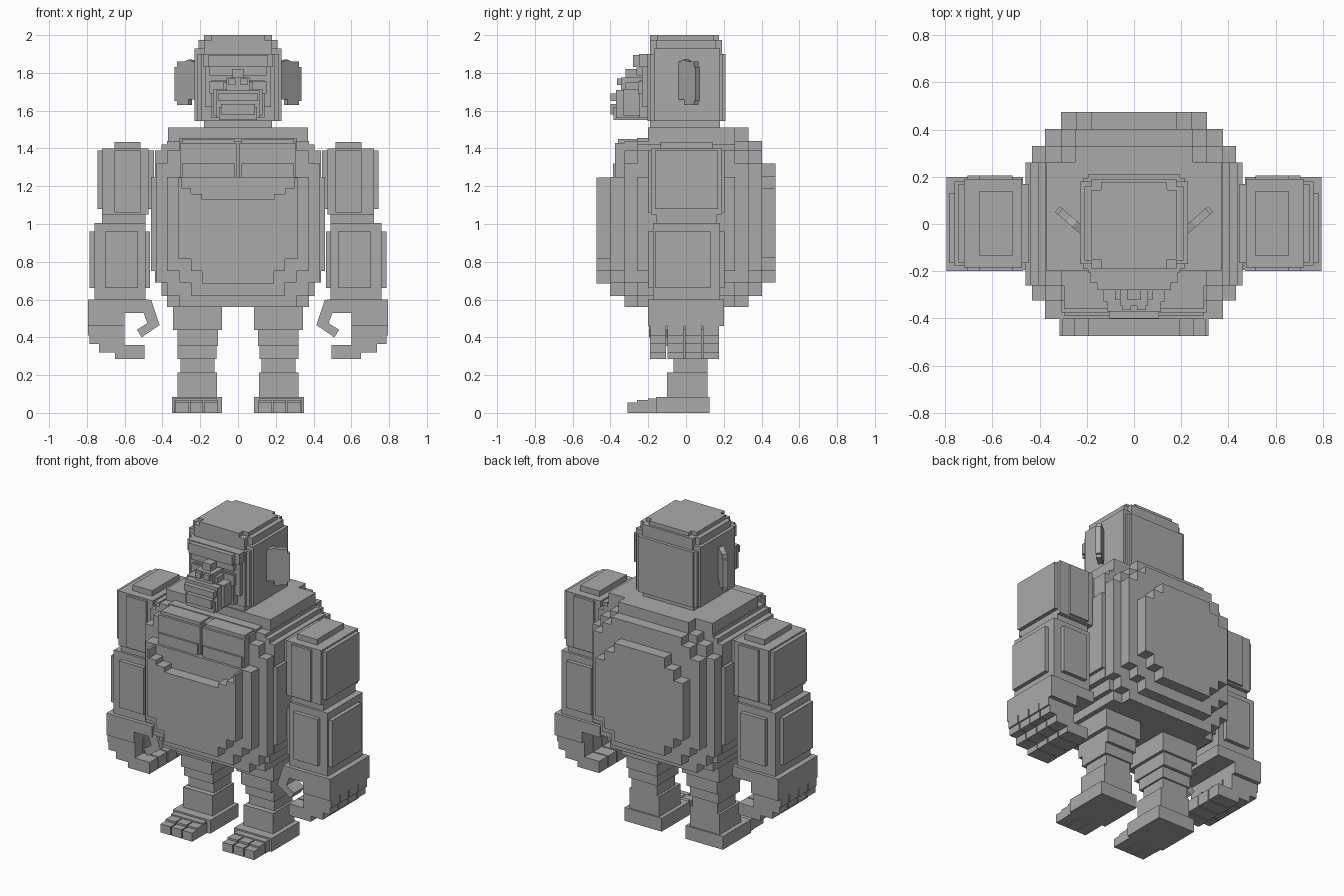
import bpy, bmesh, math
from mathutils import Matrix, Vector

grey = bpy.data.materials.new("plain grey")
grey.diffuse_color = (0.4, 0.4, 0.4, 1)


def add_box(bm, x0, x1, y0, y1, z0, z1):
    size = Matrix.Diagonal((x1 - x0, y1 - y0, z1 - z0, 1))
    mid = Matrix.Translation(((x0 + x1) / 2, (y0 + y1) / 2, (z0 + z1) / 2))
    bmesh.ops.create_cube(bm, size=1, matrix=mid @ size)


def add_prism(bm, outline, y0, y1):
    """Extrude an x-z outline from y0 to y1."""
    face = bm.faces.new([bm.verts.new((x, y0, z)) for x, z in outline])
    new = bmesh.ops.extrude_face_region(bm, geom=[face])["geom"]
    verts = [v for v in new if isinstance(v, bmesh.types.BMVert)]
    bmesh.ops.translate(bm, verts=verts, vec=(0, y1 - y0, 0))


def stepped(steps):
    """Symmetric staircase outline from (half width, bottom, top), widest first."""
    up = []
    for i, (w, lo, hi) in enumerate(steps):
        up.append((w, hi))
        if i + 1 < len(steps):
            up.append((steps[i + 1][0], hi))
    down = []
    for i, (w, lo, hi) in enumerate(steps):
        down.append((w, lo))
        if i + 1 < len(steps):
            down.append((steps[i + 1][0], lo))
    right = down[::-1] + up
    return right + [(-x, z) for x, z in right[::-1]]


def finish(bm, name, mirror=False):
    bmesh.ops.recalc_face_normals(bm, faces=bm.faces)
    mesh = bpy.data.meshes.new(name)
    bm.to_mesh(mesh)
    bm.free()
    mesh.materials.append(grey)
    obj = bpy.data.objects.new(name, mesh)
    bpy.context.collection.objects.link(obj)
    if mirror:
        m = obj.modifiers.new("mirror", "MIRROR")
        m.use_clip = False
        m.use_mirror_merge = False
    return obj


def boxes(name, items, mirror=False):
    bm = bmesh.new()
    for b in items:
        add_box(bm, *b)
    return finish(bm, name, mirror)


def slab(name, steps, y0, y1):
    bm = bmesh.new()
    add_prism(bm, stepped(steps), y0, y1)
    return finish(bm, name)


# Torso: staircase slabs, widest in the middle
slab("torso_core", [(.46, .75, 1.25), (.44, .69, 1.39), (.405, .62, 1.42),
                    (.375, .56, 1.44)], -.26, .26)
slab("torso_middle", [(.433, .69, 1.32), (.375, .62, 1.39), (.31, .56, 1.44)], -.325, .33)
slab("back_outer", [(.377, .75, 1.32), (.31, .69, 1.39), (.25, .62, 1.44)], .33, .402)
slab("back_hump", [(.31, .82, 1.19), (.245, .755, 1.255), (.18, .69, 1.32)], .402, .475)
slab("belly_outer", [(.377, .75, 1.25), (.31, .69, 1.24), (.25, .62, 1.23)][:1], -.402, -.325)
slab("belly_lower", [(.31, .69, .75), (.25, .62, .75)][:1], -.402, -.325)
boxes("belly_bottom", [(-.25, .25, -.402, -.325, .62, .69)])

# Belly plate with stepped lower corners and a stepped notch along the top
half = [(0, .685), (.19, .685), (.19, .75), (.25, .75), (.25, .815), (.315, .815),
        (.315, 1.245), (.3, 1.245), (.3, 1.19), (.25, 1.19), (.25, 1.16), (.19, 1.16),
        (.19, 1.13), (0, 1.13)]
bm = bmesh.new()
add_prism(bm, half[1:-1] + [(-x, z) for x, z in half[1:-1][::-1]], -.475, -.402)
finish(bm, "belly_plate")

# Chest plates and shoulder yoke
boxes("chest_plate", [(.008, .307, -.375, -.2, 1.225, 1.43),
                      (.018, .297, -.387, -.375, 1.235, 1.32),
                      (.018, .297, -.36, -.15, 1.43, 1.45)], True)
boxes("shoulder_yoke", [(-.37, .37, -.2, .26, 1.44, 1.51), (-.25, .25, .26, .33, 1.44, 1.51),
                        (-.31, .31, -.26, -.2, 1.4, 1.455)])

# Head: block with stepped crown
boxes("neck", [(-.18, .18, -.19, .18, 1.5, 1.56)])
boxes("head", [(-.23, .23, -.17, .18, 1.545, 1.93), (-.195, .195, -.205, .21, 1.545, 1.9),
               (-.215, .215, -.19, .195, 1.545, 1.9)])
boxes("crown", [(-.21, .21, -.155, .16, 1.9, 1.975), (-.18, .18, -.19, .19, 1.9, 1.975),
                (-.18, .18, -.15, .145, 1.975, 2.0), (-.14, .14, -.19, .175, 1.975, 2.0)])
# Face
boxes("brow", [(-.185, .185, -.25, -.2, 1.83, 1.9), (-.155, .155, -.28, -.2, 1.83, 1.895),
               (-.15, .15, -.262, -.2, 1.785, 1.83)])
boxes("face", [(-.175, .175, -.232, -.2, 1.62, 1.83), (-.14, .14, -.245, -.2, 1.56, 1.76)])
boxes("cheek", [(.05, .15, -.255, -.2, 1.69, 1.755)], True)
boxes("nose", [(-.03, .03, -.32, -.2, 1.7, 1.82), (-.06, .06, -.345, -.2, 1.71, 1.775),
               (-.08, .08, -.32, -.2, 1.7, 1.75)])
boxes("nostril", [(.012, .05, -.365, -.3, 1.735, 1.77)], True)
boxes("muzzle", [(-.13, .13, -.33, -.2, 1.575, 1.715), (-.115, .115, -.37, -.2, 1.56, 1.71),
                 (-.1, .1, -.385, -.2, 1.55, 1.62), (-.105, .105, -.4, -.2, 1.65, 1.69),
                 (-.09, .09, -.4, -.2, 1.58, 1.635)])

# Ears: thin plates swept back from the head
bm = bmesh.new()
add_prism(bm, [(0, 1.66), (.07, 1.66), (.07, 1.63), (.15, 1.63), (.15, 1.65), (.165, 1.65),
               (.165, 1.83), (.15, 1.83), (.15, 1.86), (.1, 1.86), (.07, 1.87), (0, 1.85)],
          -.016, .016)
turn = Matrix.Translation((.2, -.045, 0)) @ Matrix.Rotation(math.radians(41), 4, 'Z')
bm.transform(turn)
finish(bm, "ear", True)

# Arms: cores with a raised plate on each side
boxes("upper_arm", [(.475, .72, -.185, .19, 1.05, 1.4), (.515, .655, -.2, .205, 1.06, 1.39),
                    (.515, .655, -.135, .14, 1.4, 1.435), (.445, .745, -.165, .17, 1.08, 1.39)],
      True)
boxes("elbow", [(.49, .72, -.16, .165, .98, 1.06)], True)
boxes("forearm", [(.49, .76, -.175, .18, .59, 1.005), (.53, .705, -.2, .205, .66, .96),
                  (.465, .785, -.165, .13, .66, .96)], True)

# Hands: palm, four curled fingers and a bent thumb
bm = bmesh.new()
add_box(bm, .47, .795, -.2, .2, .53, .6)
add_box(bm, .6, .795, -.2, .2, .46, .53)
finger = [(.6, .46), (.795, .46), (.795, .41), (.785, .41), (.785, .365), (.735, .365),
          (.735, .32), (.65, .32), (.65, .285), (.495, .285), (.495, .36), (.6, .36)]
for i in range(4):
    add_prism(bm, finger, -.19 + i * .093, -.105 + i * .093)
thumb = [(.58, .55), (.46, .6), (.415, .465), (.51, .4), (.535, .44), (.48, .475), (.5, .53)]
add_prism(bm, thumb, -.195, -.09)
finish(bm, "hand", True)

# Legs: tapering stacked blocks
boxes("leg", [(.085, .345, -.135, .16, .44, .58), (.105, .32, -.12, .145, .355, .44),
              (.115, .32, -.09, .125, .285, .36), (.125, .305, -.065, .115, .21, .29),
              (.11, .32, -.1, .115, .08, .215)], True)

# Feet: sole block, instep and toes
foot = [(.085, .35, -.16, .125, 0, .085), (.11, .335, -.2, -.16, 0, .075)]
for i in range(3):
    x = .108 + i * .077
    foot += [(x, x + .07, -.31, -.16, 0, .055), (x, x + .07, -.26, -.16, 0, .067)]
boxes("foot", foot, True)
